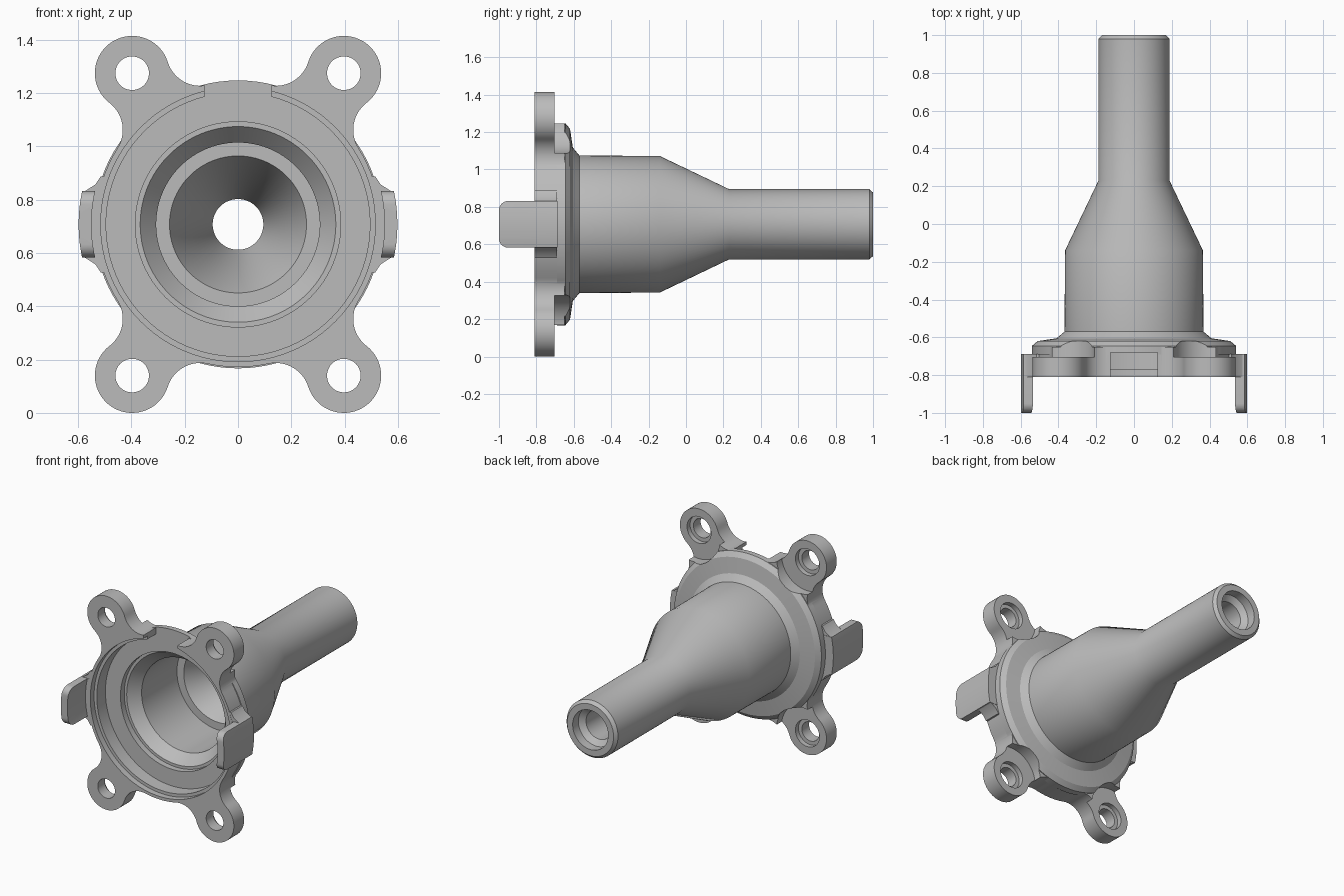
import bpy, bmesh
from math import sin, cos, pi, atan2, hypot, sqrt
from mathutils import Vector

if "Cube" in bpy.data.objects:
    bpy.data.objects.remove(bpy.data.objects["Cube"])

AXIS_Z = 0.707
EAR_X, EAR_Z, EAR_R = 0.397, 0.567, 0.14
DISC_R, FILLET_R = 0.535, 0.128

grey = bpy.data.materials.new("plain_grey")
grey.use_nodes = True
grey.diffuse_color = (0.5, 0.5, 0.5, 1)
grey.node_tree.nodes["Principled BSDF"].inputs["Base Color"].default_value = (0.5, 0.5, 0.5, 1)


def finish(name, bm):
    bmesh.ops.recalc_face_normals(bm, faces=bm.faces[:])
    mesh = bpy.data.meshes.new(name)
    bm.to_mesh(mesh)
    bm.free()
    mesh.materials.append(grey)
    obj = bpy.data.objects.new(name, mesh)
    bpy.context.collection.objects.link(obj)
    return obj


def lathe(name, profile, x=0, z=0, segs=96, ring=False):
    """Revolve (y, radius) points around an axis along y; capped unless a ring."""
    bm = bmesh.new()
    loops = [[bm.verts.new((x + r * cos(2 * pi * i / segs), y,
                            AXIS_Z + z + r * sin(2 * pi * i / segs)))
              for i in range(segs)] for y, r in profile]
    pairs = list(zip(loops, loops[1:]))
    if ring:
        pairs.append((loops[-1], loops[0]))
    else:
        bm.faces.new(loops[0])
        bm.faces.new(loops[-1])
    for a, b in pairs:
        for i in range(segs):
            j = (i + 1) % segs
            bm.faces.new((a[i], a[j], b[j], b[i]))
    return finish(name, bm)


def prism(name, points, depth):
    """Extrude a planar outline of 3D points along a vector."""
    bm = bmesh.new()
    face = bm.faces.new([bm.verts.new(p) for p in points])
    new = bmesh.ops.extrude_face_region(bm, geom=[face])["geom"]
    verts = [v for v in new if isinstance(v, bmesh.types.BMVert)]
    bmesh.ops.translate(bm, verts=verts, vec=Vector(depth))
    return finish(name, bm)


def combine(target, other, operation):
    mod = target.modifiers.new(operation.lower(), 'BOOLEAN')
    mod.object, mod.operation, mod.solver = other, operation, 'EXACT'
    bpy.context.view_layer.objects.active = target
    bpy.ops.object.modifier_apply(modifier=mod.name)
    bpy.data.objects.remove(other)


def arc(cx, cz, r, a0, a1, n):
    return [(cx + r * cos(a0 + (a1 - a0) * i / n),
             cz + r * sin(a0 + (a1 - a0) * i / n)) for i in range(n)]


# Flange outline: round disc blended into four ears by tangent fillets
dist = hypot(EAR_X, EAR_Z)
to_disc, to_ear = DISC_R + FILLET_R, EAR_R + FILLET_R
fa = (to_disc ** 2 - to_ear ** 2 + dist ** 2) / (2 * dist)
fh = sqrt(to_disc ** 2 - fa ** 2)
phi, beta = atan2(fh, fa), atan2(fh, dist - fa)
ear = (arc(fa, -fh, FILLET_R, pi - phi, beta, 14)
       + arc(dist, 0, EAR_R, beta - pi, pi - beta, 36)
       + arc(fa, fh, FILLET_R, -beta, phi - pi, 14))
base = atan2(EAR_Z, EAR_X)
angles = [base, pi - base, pi + base, 2 * pi - base]
outline = []
for t, following in zip(angles, angles[1:] + [angles[0] + 2 * pi]):
    outline += [(x * cos(t) - z * sin(t), x * sin(t) + z * cos(t)) for x, z in ear]
    outline += arc(0, 0, DISC_R, t + phi, following - phi, 16)

flange = prism("flange", [(x, -0.81, z + AXIS_Z) for x, z in outline], (0, 0.16, 0))

# Spot faces and countersunk bolt holes on the ears
ears = [(sx * EAR_X, sz * EAR_Z) for sx in (-1, 1) for sz in (-1, 1)]

# Hollow body: stepped shoulder, barrel, taper and tube
body = lathe("hub_body", [(-0.69, 0.54), (-0.645, 0.54), (-0.62, 0.51), (-0.605, 0.41),
                          (-0.57, 0.368), (-0.14, 0.365), (0.23, 0.188),
                          (0.98, 0.188), (1.0, 0.17)])
combine(body, flange, 'UNION')
for x, z in ears:
    combine(body, lathe("spot_face", [(-0.703, 0.19), (-0.6, 0.19)], x, z), 'DIFFERENCE')
    combine(body, lathe("bolt_hole", [(-0.9, 0.063), (-0.735, 0.063), (-0.735, 0.088),
                                      (-0.65, 0.088)], x, z, 48), 'DIFFERENCE')

# Side tabs: rounded blades cut from a curved band
tabs = lathe("side_tabs", [(-1.1, 0.55), (-0.81, 0.55), (-0.81, 0.5), (-0.6, 0.5),
                           (-0.6, 0.598), (-1.1, 0.598)], ring=True)
half, corner = 0.125, 0.05
blade = ([(-0.687, -half), (-0.687, half)]
         + arc(corner - 1, half - corner, corner, pi / 2, pi, 8)
         + [(-1, half - corner)]
         + arc(corner - 1, corner - half, corner, pi, 1.5 * pi, 8)
         + [(corner - 1, -half)])
combine(tabs, prism("tab_shape", [(-0.7, y, z + AXIS_Z) for y, z in blade], (1.4, 0, 0)),
        'INTERSECT')
combine(body, tabs, 'UNION')

# Flared roots beside the tabs
for s in (-1, 1):
    root = [(0.5, -0.18), (0.515, -0.18), (0.535, -0.15), (0.575, -0.124),
            (0.575, 0.124), (0.535, 0.15), (0.515, 0.18), (0.5, 0.18)]
    combine(body, prism("tab_root", [(s * x, -0.809, z + AXIS_Z) for x, z in root],
                        (0, 0.12, 0)), 'UNION')

# Stepped inner cavity through the whole part
combine(body, lathe("cavity", [(-0.9, 0.515), (-0.77, 0.515), (-0.77, 0.495), (-0.68, 0.495),
                               (-0.68, 0.385), (-0.64, 0.385), (-0.64, 0.367), (-0.57, 0.307),
                               (-0.2, 0.307), (-0.2, 0.257), (0.15, 0.095), (0.91, 0.095),
                               (0.94, 0.13), (1.05, 0.13)]), 'DIFFERENCE')

# Notch in the top of the rim
notch = [(-0.125, 0.47), (0.125, 0.47), (0.125, 0.6), (-0.125, 0.6)]
combine(body, prism("rim_notch", [(x, -0.9, z + AXIS_Z) for x, z in notch], (0, 0.22, 0)),
        'DIFFERENCE')

bpy.ops.object.select_all(action='DESELECT')
body.select_set(True)
bpy.context.view_layer.objects.active = body
bpy.ops.object.shade_smooth_by_angle(angle=0.45)
